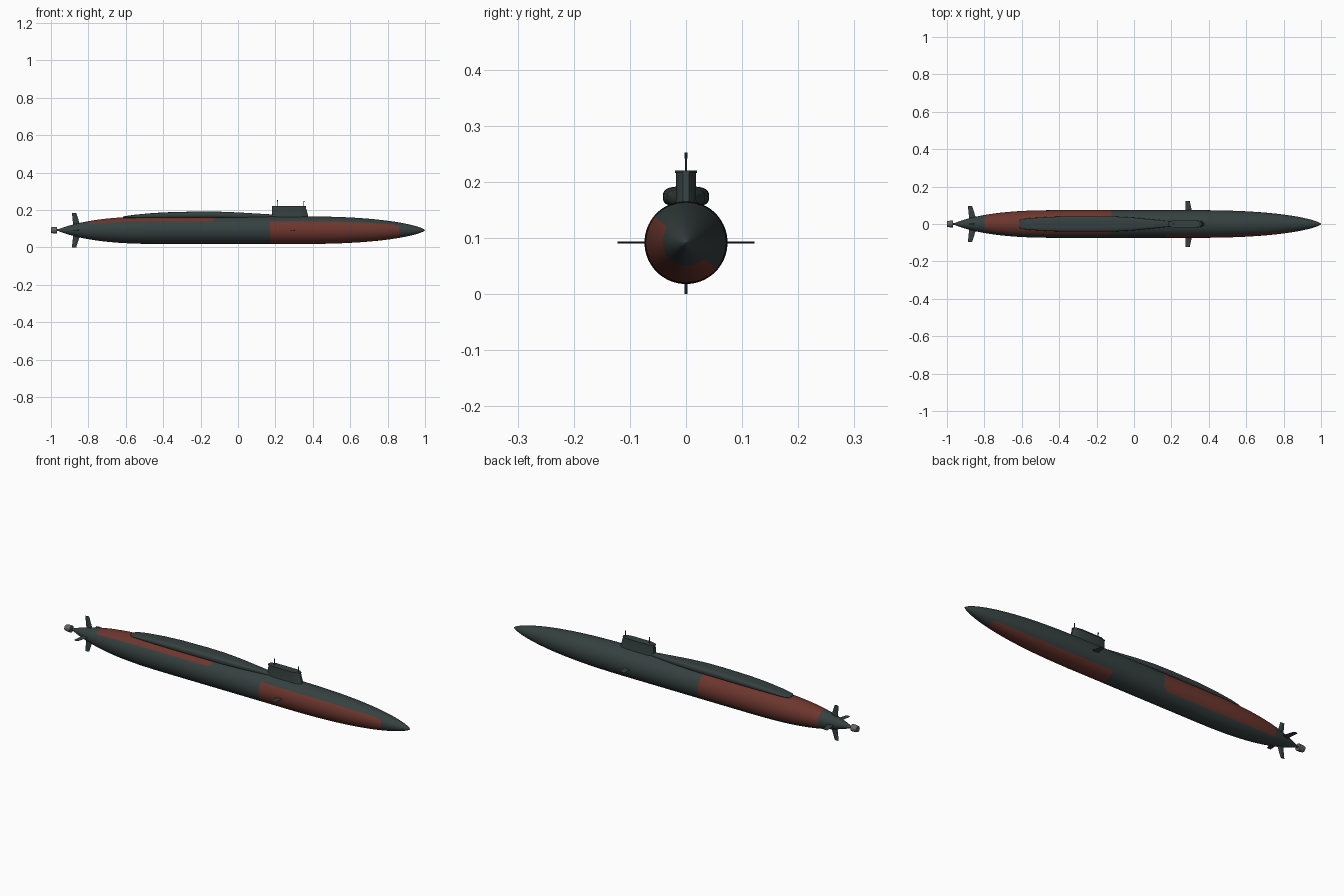
import bpy, bmesh, math
from mathutils import Vector

cube = bpy.data.objects.get("Cube")
if cube:
    bpy.data.objects.remove(cube)

AXIS_Z = 0.092   # height of the hull centre line
R = 0.074        # hull radius


def material(name, rgb):
    m = bpy.data.materials.new(name)
    m.use_nodes = True
    m.diffuse_color = (*rgb, 1)
    bsdf = m.node_tree.nodes["Principled BSDF"]
    bsdf.inputs["Base Color"].default_value = (*rgb, 1)
    bsdf.inputs["Roughness"].default_value = 0.7
    return m


DARK = material("dark_green_grey", (0.036, 0.052, 0.051))
RED = material("rust_red", (0.15, 0.037, 0.027))
GREY = material("steel_grey", (0.13, 0.13, 0.13))


def loft(name, rings, mats, rule=None, angle=35):
    """Skin a row of closed rings and cap both ends."""
    bm = bmesh.new()
    rows = [[bm.verts.new(p) for p in ring] for ring in rings]
    n = len(rows[0])
    for a, b in zip(rows, rows[1:]):
        for i in range(n):
            j = (i + 1) % n
            bm.faces.new((a[i], a[j], b[j], b[i]))
    bm.faces.new(rows[0])
    bm.faces.new(rows[-1])
    bmesh.ops.recalc_face_normals(bm, faces=bm.faces)
    if rule:
        for f in bm.faces:
            f.material_index = rule(f.calc_center_median())
    me = bpy.data.meshes.new(name)
    bm.to_mesh(me)
    bm.free()
    for m in mats:
        me.materials.append(m)
    ob = bpy.data.objects.new(name, me)
    bpy.context.collection.objects.link(ob)
    bpy.ops.object.select_all(action="DESELECT")
    ob.select_set(True)
    bpy.context.view_layer.objects.active = ob
    bpy.ops.object.shade_smooth_by_angle(angle=math.radians(angle))
    return ob


def ring_x(x, ry, rz, cz, n, power=2):
    """Superellipse ring across the long axis."""
    pts = []
    for i in range(n):
        a = 2 * math.pi * i / n
        c, s = math.cos(a), math.sin(a)
        pts.append(Vector((x, ry * math.copysign(abs(c) ** (2 / power), c),
                           cz + rz * math.copysign(abs(s) ** (2 / power), s))))
    return pts


# Hull with two rust patches
def hull_radius(x):
    if x > 0.3:
        return R * max(0, 1 - ((x - 0.3) / 0.7) ** 2.5) ** 0.68
    if x < -0.35:
        return max(0.005, R * max(0, 1 - ((-0.35 - x) / 0.62) ** 3) ** 0.9)
    return R


def in_patch(x, deg, x0, x1, centre, half):
    """Rounded rectangle wrapped round the hull."""
    off = abs((deg - centre + 180) % 360 - 180)
    if off > half or not x0 < x < x1:
        return False
    margin = math.radians(half - off) * R
    for end, r in ((x1 - x, 0.03), (x - x0, 0.012)):
        if end < r and margin < r and math.hypot(r - end, r - margin) > r:
            return False
    return True


def hull_colour(p):
    deg = math.degrees(math.atan2(p.z - AXIS_Z, p.y))
    bow = in_patch(p.x, deg, 0.17, 0.86, 230, 90)
    stern = in_patch(p.x, deg, -0.8, -0.12, 52.5, 87.5)
    return 1 if bow or stern else 0


stations = [-0.97 + 0.01 * i for i in range(197)] + [0.995, 0.9985, 0.9999]
loft("hull", [ring_x(x, hull_radius(x), hull_radius(x), AXIS_Z, 72) for x in stations],
     [DARK, RED], hull_colour)

# Raised deck casing: station, half width, top height
casing = [(-0.615, 0.018, 0.164), (-0.6, 0.026, 0.168), (-0.55, 0.032, 0.175),
          (-0.45, 0.038, 0.184), (-0.35, 0.041, 0.189), (-0.2, 0.041, 0.192),
          (-0.1, 0.040, 0.191), (0, 0.034, 0.187), (0.1, 0.024, 0.181),
          (0.2, 0.014, 0.175), (0.38, 0.008, 0.166)]
loft("deck_casing",
     [ring_x(x, w, (top - 0.156) / 2, (top + 0.156) / 2, 32, 3.2) for x, w, top in casing],
     [DARK])


# Sail, with a rounded front, narrowed back and thin cap
def sail_ring(z, back, front, w):
    side = [(back, 0.5), (back + 0.03, 1), (front - 0.04, 1), (front - 0.012, 0.75), (front, 0.3)]
    return [Vector((x, -w * k, z)) for x, k in side] + \
           [Vector((x, w * k, z)) for x, k in reversed(side)]


loft("sail", [sail_ring(0.15, 0.178, 0.38, 0.022), sail_ring(0.168, 0.18, 0.375, 0.018),
              sail_ring(0.217, 0.183, 0.362, 0.018)], [DARK])
loft("sail_cap", [sail_ring(0.216, 0.181, 0.364, 0.02), sail_ring(0.22, 0.181, 0.364, 0.02)], [DARK])


# Masts
def tube_z(name, x, r, z0, z1):
    loft(name, [[Vector((x + r * math.cos(a), r * math.sin(a), z))
                 for a in [math.tau * i / 10 for i in range(10)]] for z in (z0, z1)], [DARK])


for name, x, top in (("aft_mast", 0.212, 0.252), ("forward_mast", 0.352, 0.248)):
    tube_z(name, x, 0.0018, 0.21, top)
    tube_z(name + "_head", x, 0.003, top - 0.006, top)


# Control fins, each a tapered diamond section pointing outward
def fin(name, out, sections, thick):
    side = Vector((1, 0, 0)).cross(out)
    rings = []
    for dist, back, front in sections:
        base = Vector((0, 0, AXIS_Z)) + out * dist
        mid = back + (front - back) * 0.6
        rings.append([base + Vector((back, 0, 0)), base + Vector((mid, 0, 0)) + side * thick,
                      base + Vector((front, 0, 0)), base + Vector((mid, 0, 0)) - side * thick])
    loft(name, rings, [DARK], angle=20)


for label, s in (("back", 1), ("front", -1)):
    fin("bow_plane_" + label, Vector((0, s, 0)), [(0.06, 0.275, 0.312), (0.122, 0.275, 0.298)], 0.002)
    fin("stern_plane_" + label, Vector((0, s, 0)), [(0.015, -0.88, -0.84), (0.095, -0.888, -0.865)], 0.002)
for label, s in (("upper", 1), ("lower", -1)):
    fin("rudder_" + label, Vector((0, 0, s)), [(0.015, -0.88, -0.84), (0.092, -0.888, -0.865)], 0.003)

# Propulsor and its shaft
loft("propeller_shaft", [ring_x(x, 0.005, 0.005, AXIS_Z, 16) for x in (-0.985, -0.95)], [DARK])
loft("propulsor", [ring_x(x, r, r, AXIS_Z, 16)
                   for x, r in ((-1, 0.015), (-0.985, 0.0175), (-0.967, 0.0175))], [GREY])
